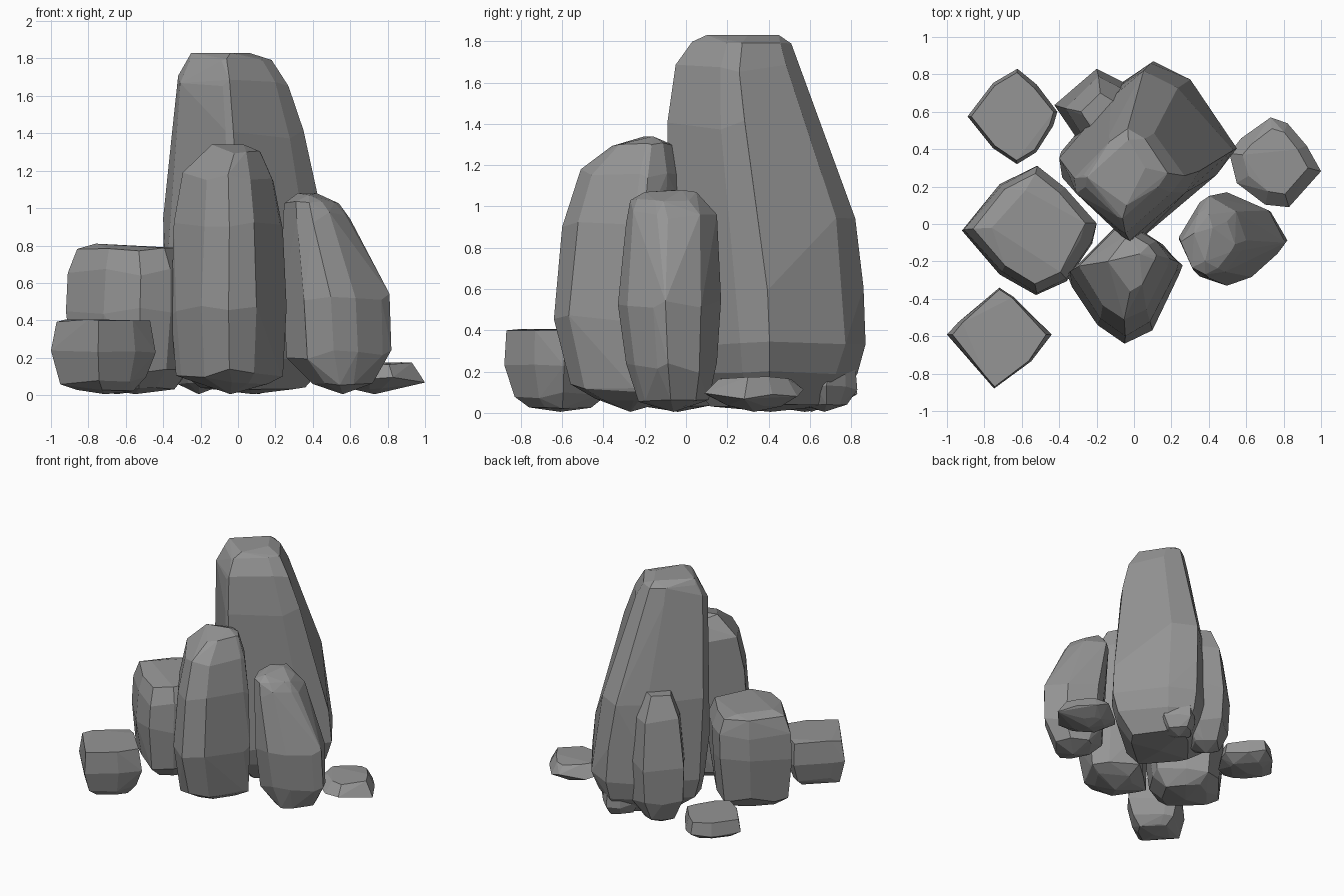
import bpy, bmesh, random
from math import radians

# Dark stone
stone = bpy.data.materials.new("stone")
stone.diffuse_color = (0.3, 0.3, 0.3, 1)

# Unit footprints: rounded column, broad block, flat chip
COLUMN = [(-.97, .1), (-.84, -.1), (-.44, -.73), (.03, -1), (.5, -.79),
          (.97, .1), (1, .25), (.72, .61), (0, 1), (-.44, .6)]
BLOCK = [(-1, 0), (-.78, .25), (-.44, .72), (.11, 1), (.55, .68),
         (1, .1), (.94, -.2), (.55, -.78), (.1, -1), (-.44, -.68)]
CHIP = [(-.1, 1), (.27, .88), (.71, .38), (1, -.2), (.3, -1),
        (-.22, -.95), (-.84, -.46), (-1, .2), (-.75, .54)]


def rock(name, seed, shape, rings, jitter=0.03, top=()):
    """Faceted boulder: hull of uneven footprint rings (z, x0, x1, y0, y1)."""
    rnd = random.Random(seed)
    bm = bmesh.new()
    for i, (z, x0, x1, y0, y1) in enumerate(rings):
        j = jitter * (0.3 if i in (0, len(rings) - 1) else 1)
        for px, py in shape:
            # pull some corners in, keep the extreme ones
            r = 1 if max(abs(px), abs(py)) > 0.98 else rnd.uniform(0.95, 1.01)
            bm.verts.new(((x0 + x1) / 2 + px * r * (x1 - x0) / 2,
                          (y0 + y1) / 2 + py * r * (y1 - y0) / 2,
                          max(z + rnd.uniform(-j, j), 0.015)))
    # blunt tip underneath, optional uneven crown
    x0, x1, y0, y1 = rings[0][1:]
    bm.verts.new(((x0 + x1) / 2, (y0 + y1) / 2, 0.005))
    for p in top:
        bm.verts.new(p)
    bmesh.ops.convex_hull(bm, input=bm.verts)
    bmesh.ops.delete(bm, geom=[v for v in bm.verts if not v.link_faces], context='VERTS')
    # merge nearly coplanar triangles into broad facets
    bmesh.ops.dissolve_limit(bm, angle_limit=radians(5), verts=bm.verts, edges=bm.edges)
    bmesh.ops.recalc_face_normals(bm, faces=bm.faces)
    me = bpy.data.meshes.new(name)
    bm.to_mesh(me)
    bm.free()
    me.materials.append(stone)
    bpy.context.collection.objects.link(bpy.data.objects.new(name, me))


# Tall central pillar
rock("main_spire", 3, [(.05, 1), (.47, .79), (1, .01), (.79, -.3), (-.07, -1),
                       (-.2, -.98), (-.96, -.3), (-1, -.03), (-.37, .71)], [
    (0.04, -0.20, 0.36, 0.12, 0.70),
    (0.18, -0.35, 0.50, -0.03, 0.83),
    (0.32, -0.39, 0.55, -0.07, 0.87),
    (0.60, -0.40, 0.53, -0.08, 0.86),
    (0.92, -0.40, 0.46, -0.09, 0.82),
    (1.40, -0.35, 0.35, -0.09, 0.65),
    (1.68, -0.32, 0.27, -0.05, 0.56),
    (1.79, -0.27, 0.18, 0.03, 0.51)], top=[
    (-0.25, 0.25, 1.83), (0.06, 0.30, 1.83), (-0.04, 0.10, 1.83), (-0.03, 0.45, 1.83)])

# Front column
rock("front_column", 8, COLUMN, [
    (0.06, -0.24, 0.16, -0.44, -0.10),
    (0.11, -0.35, 0.24, -0.56, 0.00),
    (0.45, -0.38, 0.26, -0.64, 0.03),
    (0.90, -0.35, 0.24, -0.60, 0.03),
    (1.17, -0.31, 0.19, -0.51, 0.01),
    (1.30, -0.17, 0.12, -0.36, -0.05)], top=[
    (-0.14, -0.20, 1.34), (0.03, -0.16, 1.34)])

# Leaning right column
rock("right_column", 12, [(-1, 0), (-.6, -.8), (-.1, -1), (.38, -.85), (.86, -.32),
                          (1, -.08), (.72, .64), (-.1, 1), (-.4, .88)], [
    (0.06, 0.40, 0.72, -0.23, 0.11),
    (0.22, 0.26, 0.82, -0.29, 0.15),
    (0.53, 0.24, 0.81, -0.33, 0.17),
    (0.95, 0.24, 0.60, -0.29, 0.15),
    (1.03, 0.25, 0.54, -0.27, 0.08)], top=[
    (0.32, -0.05, 1.08), (0.42, -0.02, 1.08), (0.38, -0.2, 1.07), (0.4, 0.05, 1.07)])

# Left block
rock("left_block", 17, BLOCK, [
    (0.04, -0.76, -0.34, -0.24, 0.16),
    (0.13, -0.88, -0.24, -0.34, 0.26),
    (0.45, -0.92, -0.20, -0.38, 0.31),
    (0.65, -0.91, -0.20, -0.37, 0.31),
    (0.78, -0.86, -0.26, -0.32, 0.27)], top=[
    (-0.76, -0.02, 0.81), (-0.58, 0.18, 0.80), (-0.42, 0.02, 0.80)])

# Back column
rock("back_column", 21, COLUMN, [
    (0.06, -0.34, -0.08, 0.48, 0.74),
    (0.20, -0.43, 0.03, 0.41, 0.81),
    (0.50, -0.44, 0.04, 0.40, 0.83),
    (0.85, -0.38, 0.00, 0.41, 0.79),
    (1.03, -0.29, -0.07, 0.48, 0.70)])

# Low stones around the base
rock("front_left_stone", 25, [(-1, .07), (-.82, .33), (0, 1), (.28, .85), (1, .07),
                              (.64, -.48), (-.1, -1), (-.32, -.81)], [
    (0.03, -0.86, -0.56, -0.76, -0.46),
    (0.08, -0.95, -0.49, -0.83, -0.39),
    (0.23, -1.00, -0.44, -0.88, -0.34),
    (0.40, -0.97, -0.47, -0.87, -0.35)])
rock("back_left_stone", 29, BLOCK, [
    (0.03, -0.80, -0.50, 0.42, 0.73),
    (0.08, -0.89, -0.41, 0.32, 0.83),
    (0.18, -0.87, -0.43, 0.34, 0.81)], jitter=0.02)
rock("right_stone", 33, CHIP, [
    (0.03, 0.60, 0.86, 0.20, 0.46),
    (0.09, 0.51, 1.00, 0.09, 0.57),
    (0.17, 0.58, 0.93, 0.16, 0.51)], jitter=0.025)
# Small stone wedged under the pillar's back edge
rock("back_stone", 37, BLOCK, [
    (0.04, 0.00, 0.22, 0.56, 0.78),
    (0.12, -0.05, 0.27, 0.50, 0.83),
    (0.23, -0.04, 0.26, 0.52, 0.82)], jitter=0.02)
